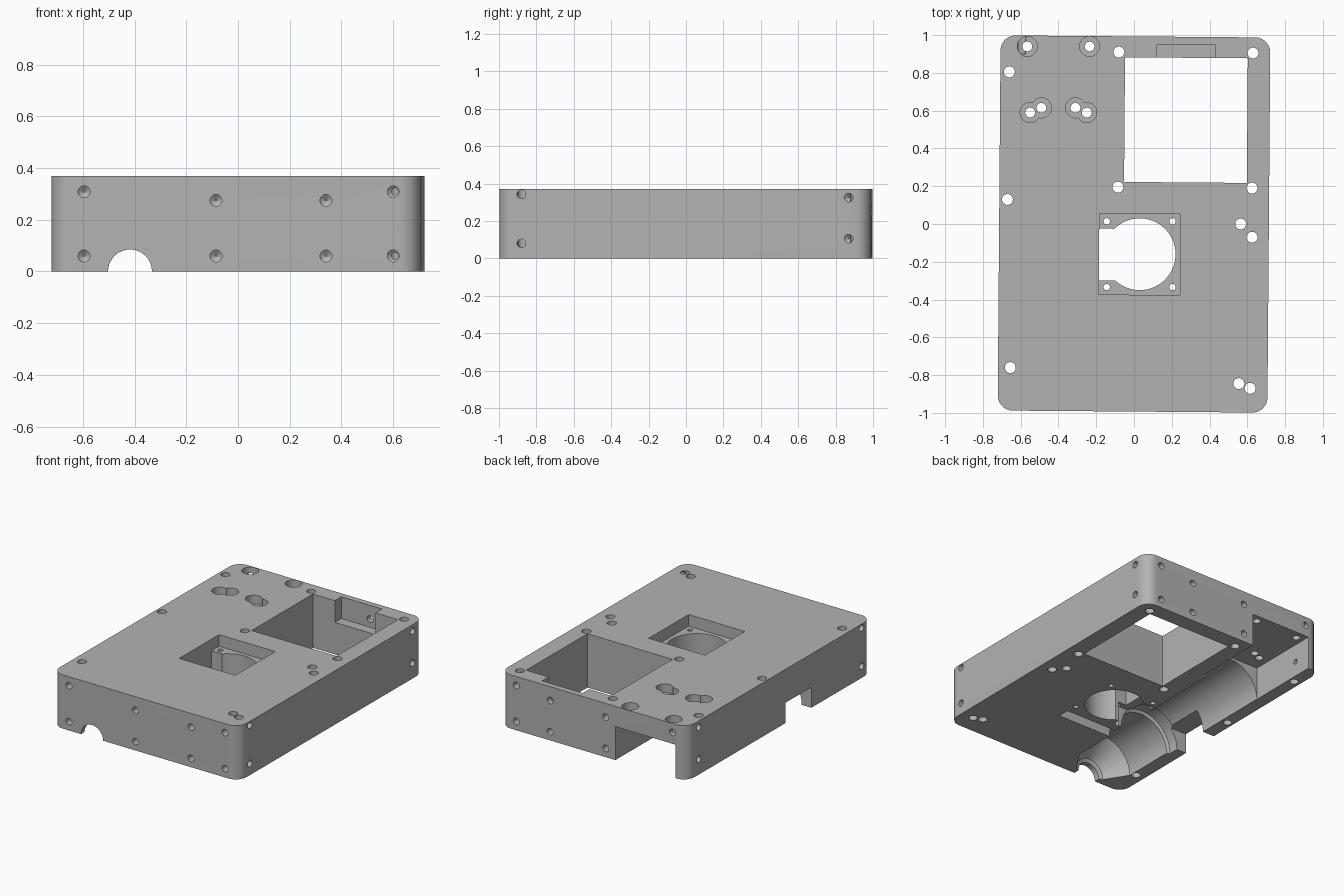
import bpy, bmesh
from math import radians, pi, cos, sin

if "Cube" in bpy.data.objects:
    bpy.data.objects.remove(bpy.data.objects["Cube"], do_unlink=True)

HEIGHT = 0.37
TILT = radians(-0.45)
AXIS_X = -0.41
cutters = []

grey = bpy.data.materials.new("plain grey")
grey.use_nodes = True
grey.diffuse_color = (0.45, 0.45, 0.45, 1)
grey.node_tree.nodes["Principled BSDF"].inputs["Base Color"].default_value = grey.diffuse_color


def add_object(name, bm, loc, tilt=TILT):
    bmesh.ops.recalc_face_normals(bm, faces=bm.faces)
    mesh = bpy.data.meshes.new(name)
    bm.to_mesh(mesh)
    bm.free()
    mesh.materials.append(grey)
    ob = bpy.data.objects.new(name, mesh)
    ob.location = loc
    ob.rotation_euler.z = tilt
    bpy.context.scene.collection.objects.link(ob)
    return ob


def box_cut(name, x0, x1, y0, y1, z0, z1):
    bm = bmesh.new()
    bmesh.ops.create_cube(bm, size=1)
    bmesh.ops.scale(bm, vec=(x1 - x0, y1 - y0, z1 - z0), verts=bm.verts)
    cutters.append(add_object(name, bm, ((x0 + x1) / 2, (y0 + y1) / 2, (z0 + z1) / 2)))


def lathe_cut(name, profile, loc, direction, sides):
    """Solid of revolution; profile is (distance, radius) along a direction."""
    bm = bmesh.new()
    rings = []
    for d, r in profile:
        ring = []
        for i in range(sides):
            a = 2 * pi * (i + 0.5) / sides
            u, v = r * cos(a), r * sin(a)
            dx, dy, dz = direction
            if dz:
                co = (u, v, d * dz)
            elif dy:
                co = (u, d * dy, v)
            else:
                co = (d * dx, u, v)
            ring.append(bm.verts.new(co))
        rings.append(ring)
    for a, b in zip(rings, rings[1:]):
        for i in range(sides):
            j = (i + 1) % sides
            bm.faces.new((a[i], a[j], b[j], b[i]))
    bm.faces.new(rings[0])
    bm.faces.new(rings[-1])
    cutters.append(add_object(name, bm, loc))


def down_hole(name, x, y, radius, depth, sides=24):
    lathe_cut(name, [(-0.05, radius), (depth, radius)], (x, y, HEIGHT), (0, 0, -1), sides)


def wall_hole(name, loc, direction):
    # Blind screw hole with a drilled tip
    lathe_cut(name, [(-0.03, 0.023), (0.09, 0.023), (0.105, 0.003)], loc, direction, 16)


# Rounded block
bm = bmesh.new()
bmesh.ops.create_cube(bm, size=1)
bmesh.ops.scale(bm, vec=(1.428, 1.986, HEIGHT), verts=bm.verts)
upright = [e for e in bm.edges if abs(e.verts[0].co.z - e.verts[1].co.z) > 0.1]
bmesh.ops.bevel(bm, geom=upright, offset=0.08, segments=10, profile=0.5, affect="EDGES")
housing = add_object("housing", bm, (0, 0, HEIGHT / 2))

# Large window with a notch in its rear rim
box_cut("window", -0.05, 0.6, 0.22, 0.88, -0.1, 0.5)
box_cut("window_notch", 0.12, 0.43, 0.8, 0.95, 0.22, 0.5)

# Fan pocket, bore, and duct out to the side
FX, FY = 0.03, -0.16
box_cut("fan_pocket", FX - 0.215, FX + 0.215, FY - 0.215, FY + 0.215, 0.29, 0.5)
down_hole("fan_bore", FX, FY, 0.19, 0.5, 64)
box_cut("fan_slot", -0.185, -0.08, -0.3, -0.025, -0.1, 0.32)
box_cut("side_duct", -0.9, -0.12, -0.34, -0.06, -0.1, 0.14)
for sx in (-1, 1):
    for sy in (-1, 1):
        down_hole("fan_screw", FX + sx * 0.174, FY + sy * 0.174, 0.017, 0.5, 16)

# Round channel along the underside, coned at the front
channel = [(-1.1, 0.085), (-0.95, 0.085), (-0.94, 0.11), (-0.8, 0.2), (-0.79, 0.21),
           (-0.42, 0.21), (-0.41, 0.23), (-0.32, 0.23), (-0.31, 0.215), (0.52, 0.215)]
lathe_cut("channel", channel, (AXIS_X, 0, 0), (0, 1, 0), 64)
box_cut("rear_bay", -0.62, -0.16, 0.48, 1.2, -0.1, 0.23)
box_cut("underside_slot", -0.25, 0.21, -0.49, -0.41, -0.1, 0.07)

# Through screw holes in the top
for x, y in [(0.63, 0.905), (-0.08, 0.91), (-0.085, 0.195), (0.625, 0.19),
             (0.565, 0), (0.625, -0.07), (0.555, -0.845), (0.615, -0.87),
             (-0.655, -0.76), (-0.67, 0.13), (-0.66, 0.805)]:
    down_hole("screw_hole", x, y, 0.029, 0.5)

# Counterbored holes over the rear bay
for x, y in [(-0.565, 0.94), (-0.235, 0.94), (-0.55, 0.59),
             (-0.49, 0.615), (-0.31, 0.615), (-0.25, 0.59)]:
    down_hole("counterbore", x, y, 0.053, 0.06, 32)
    down_hole("bolt_hole", x, y, 0.026, 0.5)

# Blind holes around the four walls
for s in (-1, 1):
    for x, top in [(-0.595, 0.308), (-0.085, 0.275), (0.34, 0.275), (0.6, 0.308)]:
        for z in (0.06, top):
            wall_hole("end_hole", (x, s * 0.993, z), (0, -s, 0))
    for y, low, high in [(-0.88, 0.08, 0.343), (0.87, 0.105, 0.325)]:
        for z in (low, high):
            wall_hole("side_hole", (s * 0.714, y, z), (-s, 0, 0))

# Cut everything out, then drop the cutters
bpy.context.view_layer.update()
for c in cutters:
    mod = housing.modifiers.new(c.name, "BOOLEAN")
    mod.operation = "DIFFERENCE"
    mod.solver = "EXACT"
    mod.object = c
graph = bpy.context.evaluated_depsgraph_get()
result = bpy.data.meshes.new_from_object(housing.evaluated_get(graph))
housing.modifiers.clear()
housing.data = result
result.materials.clear()
result.materials.append(grey)
for c in cutters:
    bpy.data.objects.remove(c, do_unlink=True)

bpy.ops.object.select_all(action="DESELECT")
housing.select_set(True)
bpy.context.view_layer.objects.active = housing
bpy.ops.object.shade_smooth_by_angle(angle=radians(25))
